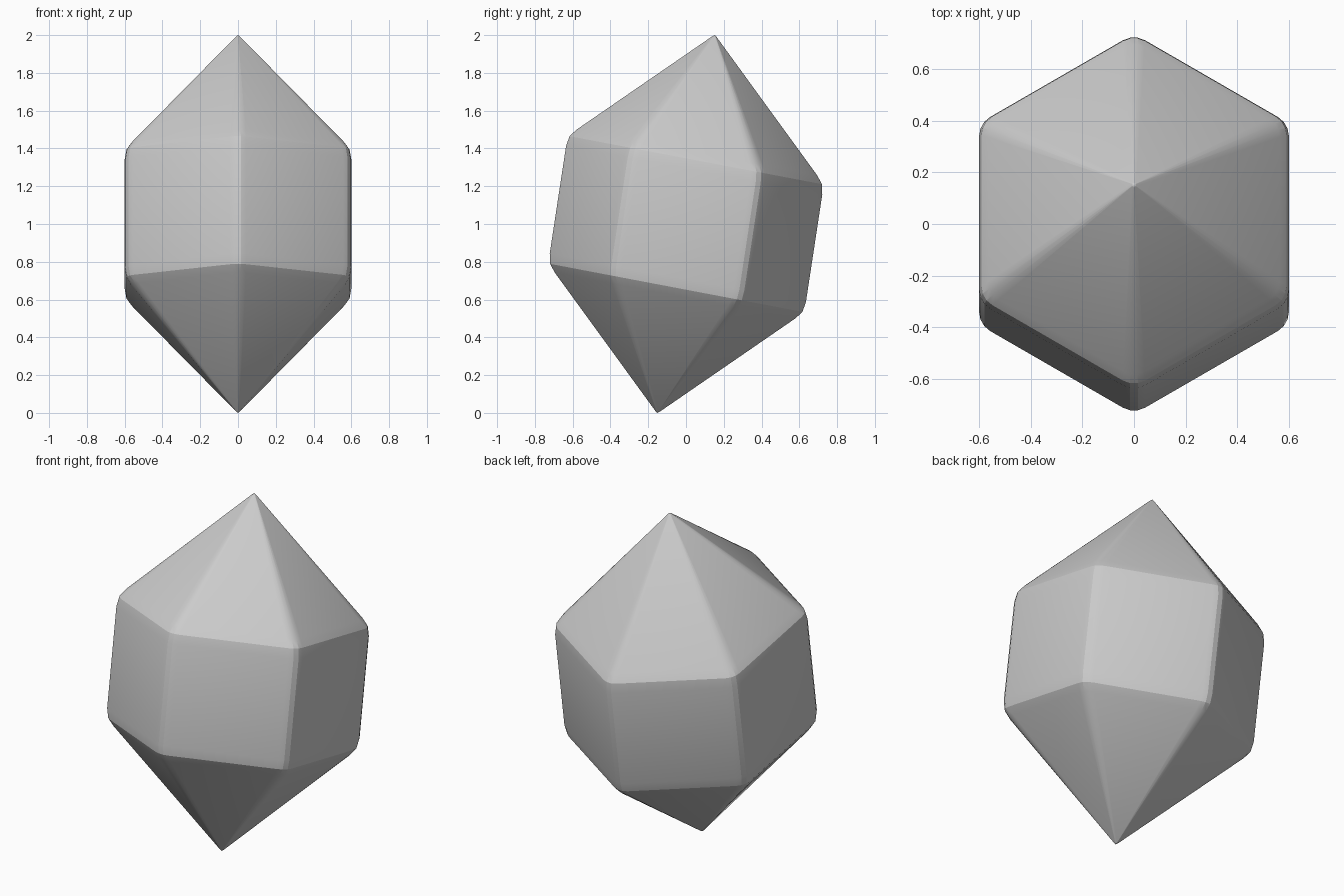
import bpy, bmesh, math
from mathutils import Vector

if "Cube" in bpy.data.objects:
    bpy.data.objects.remove(bpy.data.objects["Cube"])

APOTHEM = 0.6
CORNER = APOTHEM / math.cos(math.pi / 6)
ROUND = 0.05 / math.tan(math.pi / 6)      # radius of the rounded upright edges
STEPS = 3


def rounded_hexagon():
    """Hexagon with flats on +-x and rounded corners."""
    pts = []
    reach = CORNER - ROUND / math.cos(math.pi / 6)
    for i in range(6):
        a = math.radians(30 + 60 * i)
        for s in range(STEPS + 1):
            b = a + math.radians(-30 + 60 * s / STEPS)
            pts.append((reach * math.cos(a) + ROUND * math.cos(b),
                        reach * math.sin(a) + ROUND * math.sin(b)))
    return pts


def lean(x, v, w):
    """Tilt the crystal towards the back."""
    return Vector((x, v + 0.152 * w, 1 + w - 0.19 * v))


# Crystal: rounded hexagon rings scaled along the axis, pointed at both ends
upper = [(0.015, 0.993), (0.94, 0.378), (0.985, 0.338), (1.0, 0.285)]
profile = upper + [(s, -w) for s, w in reversed(upper)]
section = rounded_hexagon()
n = len(section)

bm = bmesh.new()
rings = [[bm.verts.new(lean(x * s, y * s, w)) for x, y in section]
         for s, w in profile]
top = bm.verts.new(lean(0, 0, 1))
bottom = bm.verts.new(lean(0, 0, -1))
for a, b in zip(rings, rings[1:]):
    for i in range(n):
        j = (i + 1) % n
        bm.faces.new((a[i], b[i], b[j], a[j]))
for i in range(n):
    j = (i + 1) % n
    bm.faces.new((top, rings[0][i], rings[0][j]))
    bm.faces.new((bottom, rings[-1][j], rings[-1][i]))
bmesh.ops.recalc_face_normals(bm, faces=bm.faces[:])

mesh = bpy.data.meshes.new("crystal")
bm.to_mesh(mesh)
bm.free()
crystal = bpy.data.objects.new("crystal", mesh)
bpy.context.collection.objects.link(crystal)

grey = bpy.data.materials.new("light grey")
grey.diffuse_color = (0.6, 0.6, 0.6, 1)
grey.use_nodes = True
grey.node_tree.nodes["Principled BSDF"].inputs["Base Color"].default_value = grey.diffuse_color
mesh.materials.append(grey)

bpy.context.view_layer.objects.active = crystal
crystal.select_set(True)
bpy.ops.object.shade_smooth_by_angle(angle=math.radians(15))
